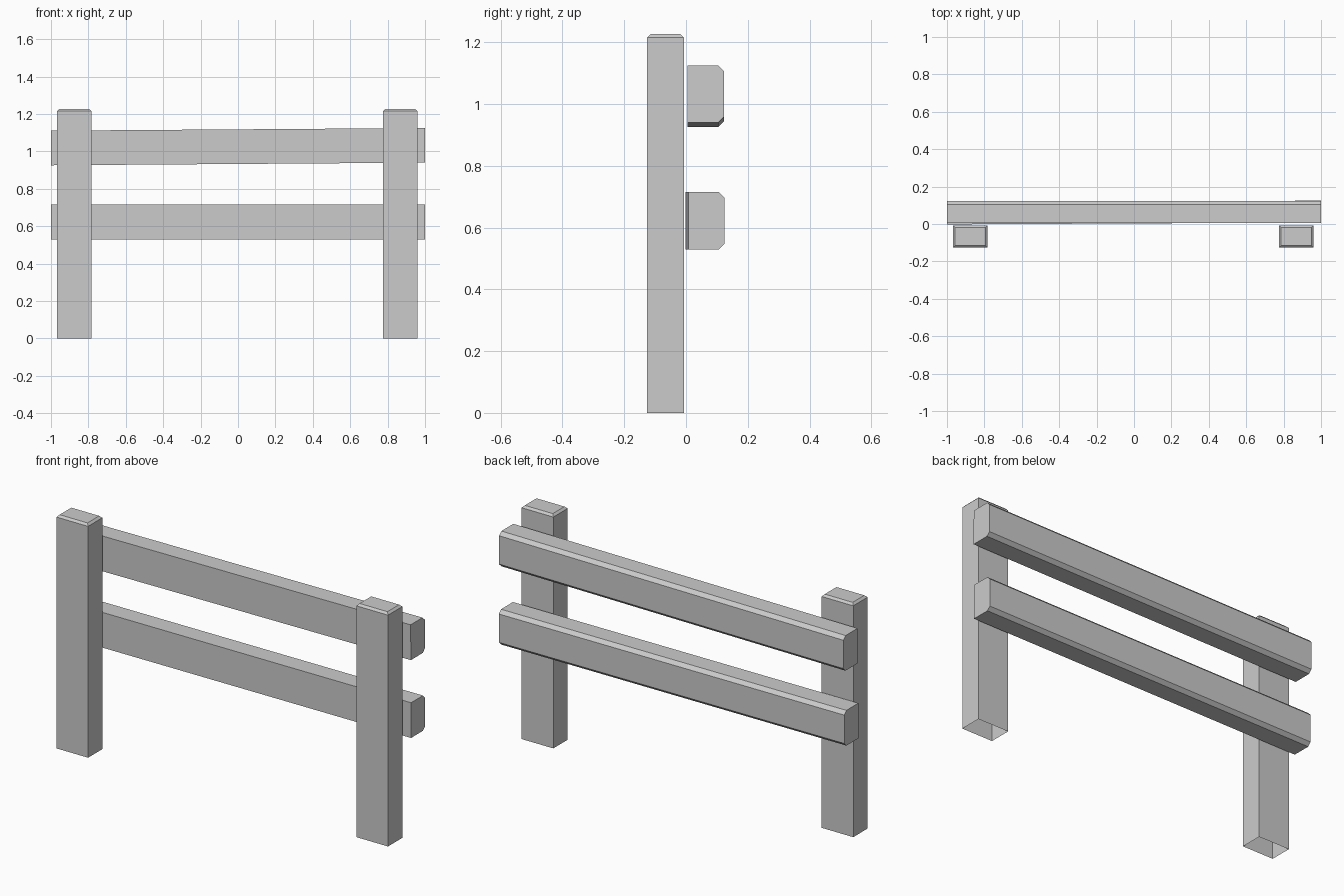
import bpy, bmesh

if "Cube" in bpy.data.objects:
    bpy.data.objects.remove(bpy.data.objects["Cube"])


def finish(name, bm):
    bmesh.ops.recalc_face_normals(bm, faces=bm.faces)
    mesh = bpy.data.meshes.new(name)
    bm.to_mesh(mesh)
    bm.free()
    obj = bpy.data.objects.new(name, mesh)
    bpy.context.collection.objects.link(obj)
    return obj


def prism(profile, axis_vec):
    """Extrude a closed profile along a vector."""
    bm = bmesh.new()
    face = bm.faces.new([bm.verts.new(p) for p in profile])
    ext = bmesh.ops.extrude_face_region(bm, geom=[face], use_keep_orig=True)
    moved = [v for v in ext["geom"] if isinstance(v, bmesh.types.BMVert)]
    bmesh.ops.translate(bm, verts=moved, vec=axis_vec)
    bmesh.ops.recalc_face_normals(bm, faces=bm.faces)
    return bm


# Upright posts: chamfered top, open underside
def post(name, x):
    w, d, h = 0.092, 0.0595, 1.226
    bm = prism([(-w, -d, 0), (w, -d, 0), (w, d, 0), (-w, d, 0)], (0, 0, h))
    bottom = [f for f in bm.faces if all(v.co.z < 0.01 for v in f.verts)]
    top = [e for e in bm.edges if all(v.co.z > h - 0.01 for v in e.verts)]
    bmesh.ops.bevel(bm, geom=top, offset=0.011, segments=1, affect='EDGES')
    bmesh.ops.delete(bm, geom=[f for f in bottom if f.is_valid], context='FACES_ONLY')
    finish(name, bm).location = (x, -0.0665, 0)


# Horizontal rails: both outer (back) edges chamfered
def rail(name, y, z, rotation):
    d, h, c = 0.0585, 0.0925, 0.018
    profile = [(-1, -d, -h), (-1, d - c, -h), (-1, d, -h + c),
               (-1, d, h - c), (-1, d - c, h), (-1, -d, h)]
    obj = finish(name, prism(profile, (2, 0, 0)))
    obj.location = (0, y, z)
    obj.rotation_euler = rotation


post("left_post", -0.875)
post("right_post", 0.868)
rail("upper_rail", 0.064, 1.025, (0, -0.007, 0))
rail("lower_rail", 0.0615, 0.622, (0, 0, 0.005))
